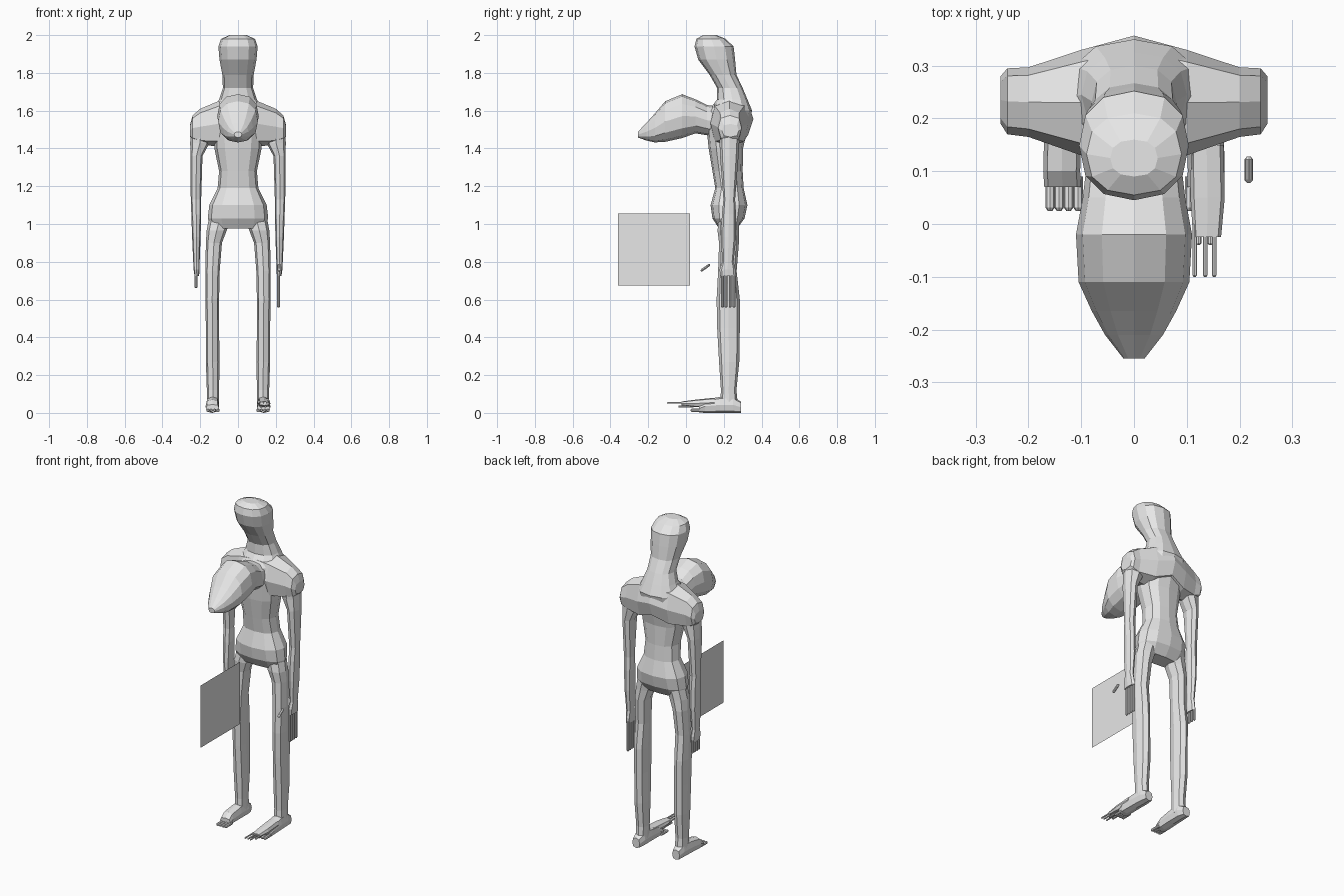
import bpy, bmesh, math

grey = bpy.data.materials.new("plain_grey")
grey.diffuse_color = (0.8, 0.8, 0.8, 1)


def finish(name, bm):
    bmesh.ops.recalc_face_normals(bm, faces=bm.faces)
    me = bpy.data.meshes.new(name)
    bm.to_mesh(me)
    bm.free()
    me.materials.append(grey)
    ob = bpy.data.objects.new(name, me)
    bpy.context.collection.objects.link(ob)
    return ob


def loft(name, axis, rings, n=8, side=1, p=0.85):
    """Skin rings (pos, u0, u1, v0, v1) along an axis; side=-1 mirrors in x."""
    bm = bmesh.new()
    loops = []
    for t, u0, u1, v0, v1 in rings:
        loop = []
        for k in range(n):
            a = 2 * math.pi * k / n
            c, s = math.cos(a), math.sin(a)
            u = (u0 + u1) / 2 + (u1 - u0) / 2 * math.copysign(abs(c) ** p, c)
            v = (v0 + v1) / 2 + (v1 - v0) / 2 * math.copysign(abs(s) ** p, s)
            x, y, z = {"x": (t, u, v), "y": (u, t, v), "z": (u, v, t)}[axis]
            loop.append(bm.verts.new((x * side, y, z)))
        loops.append(loop)
    for a, b in zip(loops, loops[1:]):
        for k in range(n):
            bm.faces.new((a[k], a[(k + 1) % n], b[(k + 1) % n], b[k]))
    bm.faces.new(loops[0])
    bm.faces.new(loops[-1])
    return finish(name, bm)


def digit(name, axis, a, b, u, v, r, side=1):
    """Thin rounded rod from a to b along an axis, centred on u, v."""
    e = r * 0.7 if b > a else -r * 0.7
    rings = [(t, u - q, u + q, v - q, v + q)
             for t, q in ((a, r), (b - e, r), (b, r * 0.5))]
    loft(name, axis, rings, 8, side, 1)


# Torso, neck and head: (z, front y, back y, half width)
body = [(0.975, .175, .27, .14), (1.03, .14, .31, .16), (1.10, .13, .325, .152),
        (1.19, .155, .305, .108), (1.28, .14, .30, .10), (1.40, .12, .302, .125),
        (1.50, .11, .325, .13), (1.60, .12, .35, .13), (1.66, .165, .325, .10),
        (1.72, .165, .30, .08), (1.79, .125, .267, .083), (1.87, .065, .26, .098),
        (1.94, .045, .252, .104), (1.98, .055, .21, .09), (2.0, .09, .16, .045)]
loft("torso_neck_and_head", "z", [(z, -w, w, a, b) for z, a, b, w in body], 12)

# Beak-shaped front head: (y, bottom z, top z, half width)
beak = [(-.255, 1.458, 1.488, .02), (-.21, 1.442, 1.535, .055),
        (-.165, 1.432, 1.585, .08), (-.11, 1.435, 1.65, .105),
        (-.02, 1.455, 1.687, .11), (.05, 1.48, 1.66, .097),
        (.11, 1.47, 1.63, .09), (.18, 1.45, 1.62, .09)]
loft("front_head", "y", [(y, -w, w, a, b) for y, a, b, w in beak], 12)

for side, label in ((1, "right"), (-1, "left")):
    # Shoulder, running outward
    loft(label + "_shoulder", "x",
         [(0, .12, .357, 1.45, 1.66), (.10, .13, .33, 1.41, 1.652),
          (.20, .165, .297, 1.42, 1.61), (.24, .17, .295, 1.44, 1.575),
          (.253, .19, .28, 1.46, 1.53)], 8, side, 0.75)
    # Arm and palm
    loft(label + "_arm", "z",
         [(1.54, .16, .25, .175, .285), (1.43, .15, .253, .178, .282),
          (1.36, .188, .252, .18, .278), (1.13, .195, .25, .198, .26),
          (1.05, .195, .247, .19, .265), (.93, .198, .243, .185, .265),
          (.80, .203, .237, .192, .252), (.76, .203, .235, .178, .262),
          (.725, .206, .23, .18, .264)], 8, side)
    # Fingers: longer on the right hand
    for y in (.193, .212, .234, .254):
        digit(label + "_finger", "z", .74, .557 if side > 0 else .66,
              .214 if side > 0 else .222, y, .0075, side)
    # Leg
    loft(label + "_leg", "z",
         [(1.05, .03, .15, .175, .285), (.965, .06, .166, .167, .28),
          (.90, .085, .17, .175, .28), (.75, .097, .173, .17, .268),
          (.60, .10, .173, .162, .285), (.45, .10, .17, .165, .285),
          (.27, .098, .17, .175, .282), (.12, .10, .165, .185, .267),
          (.04, .10, .165, .18, .275)], 8, side)
    # Foot and toes
    loft(label + "_foot", "y",
         [(.29, .11, .16, 0, .06), (.25, .10, .167, 0, .085),
          (.18, .10, .17, 0, .085), (.10, .102, .172, 0, .07),
          (.07, .10, .17, .002, .045)], 8, side, 0.7)
    for x in (.106, .124, .142, .159):
        digit(label + "_toe", "y", .09, .025, x, .014, .009, side)

# The right foot carries a longer upper part with thin toes
loft("right_upper_foot", "y",
     [(.15, .105, .17, .03, .08), (.05, .107, .172, .03, .07),
      (-.025, .112, .165, .04, .06)], 8, 1, 0.7)
for x in (.115, .135, .152):
    digit("right_long_toe", "y", 0, -.1, x, .053, .0045)
for x in (.122, .145):
    digit("right_short_toe", "y", .04, -.04, x, .034, .006)

# Loose thumb beside the right hand
loft("loose_thumb", "y",
     [(.078, .214, .221, .751, .757), (.084, .209, .226, .748, .764),
      (.122, .209, .226, .774, .79), (.128, .214, .221, .78, .786)], 8, 1, 1)

# Flat upright panel in front of the body
bm = bmesh.new()
bm.faces.new([bm.verts.new((0, y, z)) for y, z in
              ((-.36, .675), (.02, .675), (.02, 1.055), (-.36, 1.055))])
finish("flat_panel", bm)
